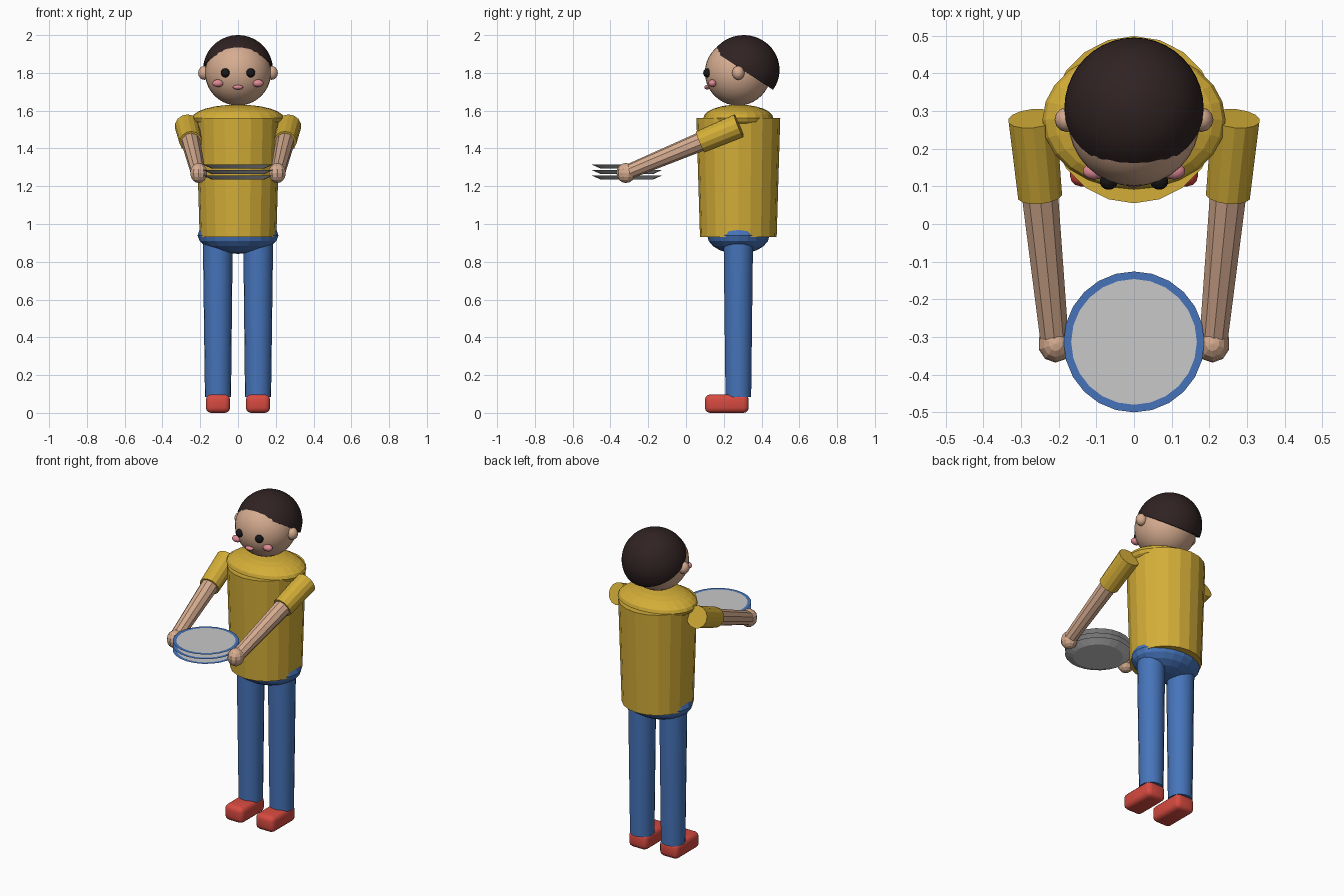
import bpy, bmesh, math
from mathutils import Vector, Matrix

cube = bpy.data.objects.get("Cube")
if cube:
    bpy.data.objects.remove(cube, do_unlink=True)


def srgb(r, g, b):
    def lin(c):
        c /= 255
        return c / 12.92 if c <= 0.04045 else ((c + 0.055) / 1.055) ** 2.4
    return (lin(r), lin(g), lin(b), 1.0)


def material(name, color):
    m = bpy.data.materials.new(name)
    m.diffuse_color = color
    m.use_nodes = True
    bsdf = next(n for n in m.node_tree.nodes if n.type == 'BSDF_PRINCIPLED')
    bsdf.inputs["Base Color"].default_value = color
    return m


SKIN = material("skin", srgb(214, 172, 144))
HAIR = material("dark brown hair", srgb(48, 34, 34))
SHIRT = material("mustard shirt", srgb(212, 174, 56))
BLUE = material("denim blue", srgb(70, 116, 186))
RED = material("red shoe", srgb(214, 74, 64))
WHITE = material("plate white", srgb(200, 200, 200))
PINK = material("cheek pink", srgb(222, 138, 148))
BLACK = material("eye black", srgb(24, 22, 22))

Y = 0.277  # body axis


def finish(name, bm, mats, smooth=False):
    """Turn a bmesh into a named object."""
    bmesh.ops.recalc_face_normals(bm, faces=bm.faces)
    me = bpy.data.meshes.new(name)
    bm.to_mesh(me)
    bm.free()
    for m in mats:
        me.materials.append(m)
    ob = bpy.data.objects.new(name, me)
    bpy.context.collection.objects.link(ob)
    if smooth:
        for o in bpy.context.selected_objects:
            o.select_set(False)
        ob.select_set(True)
        bpy.context.view_layer.objects.active = ob
        bpy.ops.object.shade_smooth_by_angle(angle=math.radians(35))
    return ob


def ball(name, center, radii, mat, seg=24, rings=16, smooth=True, cut=None):
    """Ellipsoid, optionally keeping only the side of a plane (point, normal)."""
    bm = bmesh.new()
    bmesh.ops.create_uvsphere(bm, u_segments=seg, v_segments=rings, radius=1)
    bmesh.ops.transform(bm, verts=bm.verts, matrix=Matrix.Translation(center) @ Matrix.Diagonal((*radii, 1)))
    if cut:
        geom = bm.verts[:] + bm.edges[:] + bm.faces[:]
        res = bmesh.ops.bisect_plane(bm, geom=geom, plane_co=cut[0], plane_no=cut[1], clear_inner=True)
        rim = [e for e in res["geom_cut"] if isinstance(e, bmesh.types.BMEdge)]
        bmesh.ops.edgeloop_fill(bm, edges=rim)
    return finish(name, bm, [mat], smooth)


def tube(name, a, b, ra, rb, mat, seg, smooth=False):
    """Tapered cylinder from point a to point b."""
    a, b = Vector(a), Vector(b)
    bm = bmesh.new()
    bmesh.ops.create_cone(bm, cap_ends=True, segments=seg, radius1=ra, radius2=rb, depth=(b - a).length)
    rot = (b - a).to_track_quat('Z', 'Y').to_matrix().to_4x4()
    bmesh.ops.transform(bm, verts=bm.verts, matrix=Matrix.Translation((a + b) / 2) @ rot)
    return finish(name, bm, [mat], smooth)


# Torso and hips
tube("shirt_body", (0, Y, 0.93), (0, Y, 1.56), 0.203, 0.222, SHIRT, 20)
ball("shirt_shoulders", (0, Y, 1.56), (0.243, 0.185, 0.072), SHIRT, 24, 12, smooth=False)
ball("hips", (0, Y, 0.94), (0.214, 0.165, 0.098), BLUE, 20, 10, smooth=False)

# Head, hair and face
ball("head", (0, 0.275, 1.802), (0.175, 0.175, 0.175), SKIN, 32, 20)
ball("hair", (0, 0.306, 1.816), (0.185, 0.189, 0.184), HAIR, 40, 28,
     cut=((0, 0.29, 1.822), (0, 0.55, 0.84)))
ball("mouth", (0, 0.113, 1.724), (0.028, 0.016, 0.012), PINK, 16, 8)

for side, s in (("left", 1), ("right", -1)):
    ball(side + "_ear", (s * 0.178, Y, 1.80), (0.033, 0.033, 0.037), SKIN, 12, 8)
    ball(side + "_eye", (s * 0.067, 0.113, 1.80), (0.024, 0.022, 0.024), BLACK, 16, 10)
    ball(side + "_cheek", (s * 0.106, 0.140, 1.745), (0.030, 0.022, 0.020), PINK, 16, 10)

    # Arm: sleeve, forearm and hand along one line
    shoulder = Vector((s * 0.270, 0.280, 1.52))
    wrist = Vector((s * 0.210, -0.320, 1.27))
    tube(side + "_sleeve", shoulder, shoulder.lerp(wrist, 0.34), 0.065, 0.060, SHIRT, 14)
    tube(side + "_forearm", shoulder.lerp(wrist, 0.25), wrist, 0.052, 0.039, SKIN, 10)
    ball(side + "_hand", (s * 0.208, -0.318, 1.27), (0.047, 0.050, 0.053), SKIN, 10, 8, smooth=False)

    # Leg
    tube(side + "_leg", (s * 0.106, Y, 0.085), (s * 0.107, Y, 0.91), 0.069, 0.079, BLUE, 18, smooth=True)

    # Shoe
    bm = bmesh.new()
    bmesh.ops.create_cube(bm, size=1)
    bmesh.ops.transform(bm, verts=bm.verts, matrix=Matrix.Translation((s * 0.106, 0.216, 0.049))
                        @ Matrix.Diagonal((0.128, 0.232, 0.098, 1)))
    bmesh.ops.bevel(bm, geom=bm.edges[:], offset=0.028, segments=3, profile=0.5, affect='EDGES')
    finish(side + "_shoe", bm, [RED], smooth=True)

# Stack of three plates, each with a flat blue rim
for i in range(3):
    z = 1.236 + 0.029 * i
    bm = bmesh.new()
    bmesh.ops.create_cone(bm, cap_ends=True, segments=24, radius1=0.14, radius2=0.187, depth=0.021,
                          matrix=Matrix.Translation((0, -0.313, z + 0.0105)))
    bm.normal_update()
    top = [f for f in bm.faces if f.normal.z > 0.9]
    rim = bmesh.ops.inset_region(bm, faces=top, thickness=0.02, use_even_offset=True)
    for f in rim["faces"]:
        f.material_index = 1
    finish("plate_%d" % (i + 1), bm, [WHITE, BLUE])
